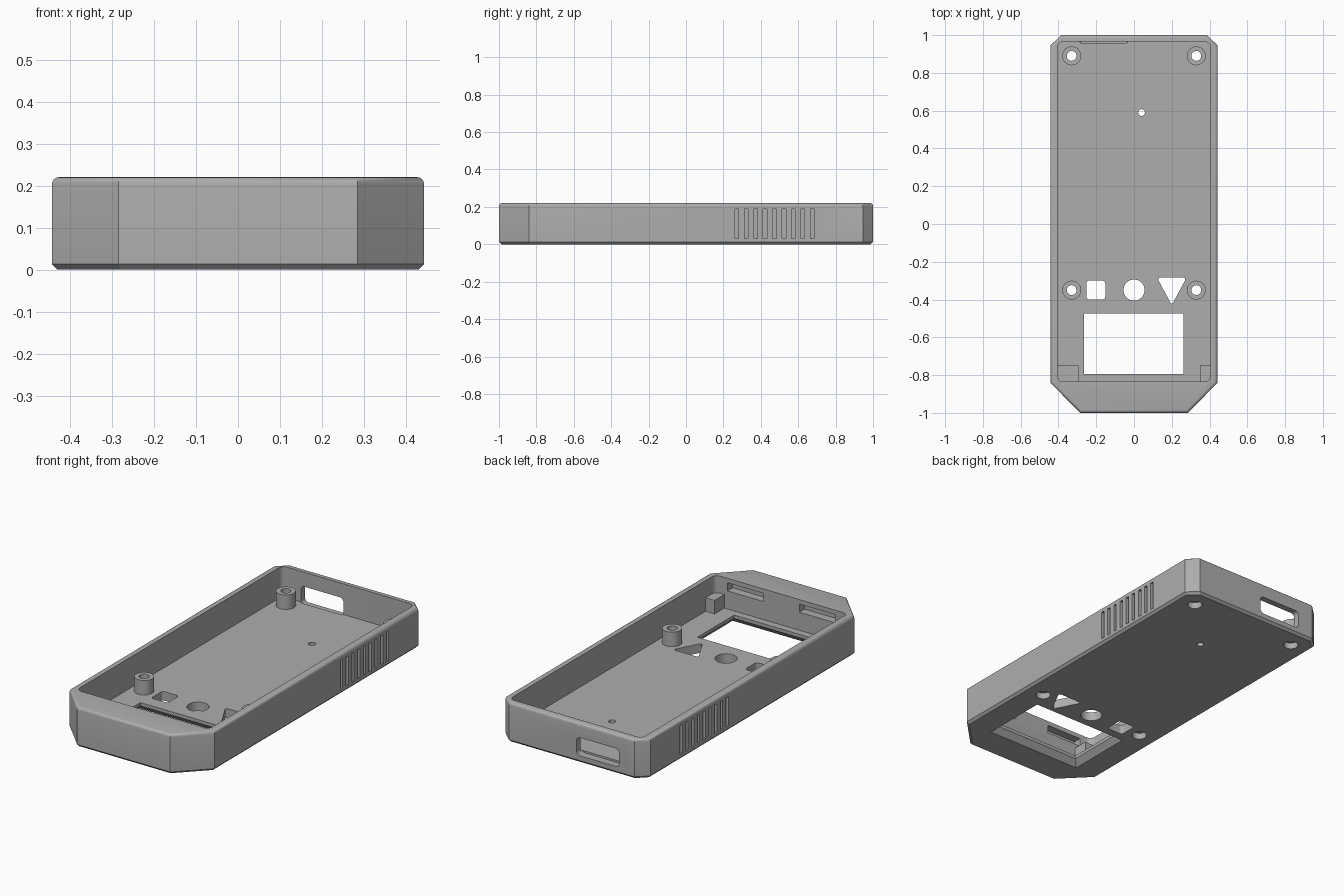
import bpy, bmesh, math

cube = bpy.data.objects.get("Cube")
if cube:
    bpy.data.objects.remove(cube, do_unlink=True)

grey = bpy.data.materials.new("matte_grey")
grey.use_nodes = True
COLOUR = (0.42, 0.42, 0.42, 1)
grey.diffuse_color = COLOUR
grey.node_tree.nodes["Principled BSDF"].inputs["Base Color"].default_value = COLOUR

FLOOR, TOP = 0.05, 0.22
BOSS_TOP = 0.13


def finish(bm, name):
    bmesh.ops.recalc_face_normals(bm, faces=bm.faces)
    mesh = bpy.data.meshes.new(name)
    bm.to_mesh(mesh)
    bm.free()
    mesh.materials.append(grey)
    ob = bpy.data.objects.new(name, mesh)
    bpy.context.collection.objects.link(ob)
    return ob


def prism_bm(points, z0, z1, radius=0.0):
    """Extrude an xy outline, optionally rounding its upright edges."""
    bm = bmesh.new()
    low = [bm.verts.new((x, y, z0)) for x, y in points]
    high = [bm.verts.new((x, y, z1)) for x, y in points]
    bm.faces.new(low[::-1])
    bm.faces.new(high)
    n = len(points)
    for i in range(n):
        j = (i + 1) % n
        bm.faces.new((low[i], low[j], high[j], high[i]))
    if radius:
        edges = [e for e in bm.edges if abs(e.verts[0].co.z - e.verts[1].co.z) > 1e-4]
        bmesh.ops.bevel(bm, geom=edges, offset=radius, segments=5, profile=0.5, affect='EDGES')
    return bm


def prism(name, points, z0, z1, radius=0.0):
    return finish(prism_bm(points, z0, z1, radius), name)


def rect(x0, x1, y0, y1):
    return [(x0, y0), (x1, y0), (x1, y1), (x0, y1)]


def circle(x, y, r, n=32):
    return [(x + r * math.cos(math.tau * i / n), y + r * math.sin(math.tau * i / n)) for i in range(n)]


def cut(target, cutter):
    mod = target.modifiers.new("cut", 'BOOLEAN')
    mod.operation, mod.solver, mod.object = 'DIFFERENCE', 'EXACT', cutter
    bpy.context.view_layer.objects.active = target
    bpy.ops.object.modifier_apply(modifier=mod.name)
    bpy.data.objects.remove(cutter, do_unlink=True)


def smooth(ob):
    bpy.ops.object.select_all(action='DESELECT')
    ob.select_set(True)
    bpy.context.view_layer.objects.active = ob
    bpy.ops.object.shade_smooth_by_angle(angle=math.radians(30))


# Case body: eight-sided block, chamfered below and rounded above
half = [(0.285, -1), (0.443, -0.84), (0.443, 0.945), (0.385, 1)]
bm = prism_bm(half + [(-x, y) for x, y in reversed(half)], 0, TOP)
for z, size, steps in ((0, 0.013, 1), (TOP, 0.016, 4)):
    rim = [e for e in bm.edges if all(abs(v.co.z - z) < 1e-5 for v in e.verts)]
    bmesh.ops.bevel(bm, geom=rim, offset=size, segments=steps, profile=0.5, affect='EDGES')
body = finish(bm, "case_body")

# Main cavity
cut(body, prism("cavity", rect(-0.405, 0.405, -0.835, 0.965), FLOOR, 0.4, 0.03))

# Display window, widening towards the underside
cut(body, prism("window", rect(-0.265, 0.262, -0.795, -0.475), -0.1, 0.1))
bm = prism_bm(rect(-0.295, 0.292, -0.825, -0.445), -0.001, 0.032)
for v in bm.verts:
    if v.co.z > 0:
        v.co.x += 0.03 if v.co.x < 0 else -0.03
        v.co.y += 0.03 if v.co.y < -0.6 else -0.03
cut(body, finish(bm, "window_chamfer"))

# Button openings and the small pin hole
cut(body, prism("square_button", rect(-0.252, -0.152, -0.4, -0.3), -0.1, 0.1, 0.015))
cut(body, prism("round_button", circle(0, -0.35, 0.056), -0.1, 0.1))
cut(body, prism("triangle_button", [(0.2, -0.43), (0.278, -0.284), (0.122, -0.284)], -0.1, 0.1, 0.018))
cut(body, prism("pin_hole", circle(0.04, 0.59, 0.018, 20), -0.1, 0.1))

# Port through the back wall
bm = prism_bm(rect(-0.29, -0.03, 0.04, 0.14), 0.957, 1.1, 0.022)
for v in bm.verts:
    v.co.y, v.co.z = v.co.z, v.co.y
cut(body, finish(bm, "back_port"))

# Blind vent grooves on both long sides
for side in (-1, 1):
    for i in range(9):
        y = 0.272 + 0.0503 * i
        xs = sorted((side * 0.422, side * 0.5))
        cut(body, prism("vent", rect(*xs, y - 0.01, y + 0.01), 0.03, 0.19))

# Clip recesses in the front inner wall
for side in (-1, 1):
    xs = sorted((side * 0.11, side * 0.33))
    cut(body, prism("clip_recess", rect(*xs, -0.88, -0.8), 0.15, 0.195))

# Screw bosses with through holes and counterbores below
for x in (-0.33, 0.33):
    for y in (-0.35, 0.89):
        cut(body, prism("screw_hole", circle(x, y, 0.026), -0.1, 0.1))
        cut(body, prism("counterbore", circle(x, y, 0.038), -0.1, 0.035))
        boss = prism("screw_boss", circle(x, y, 0.05), FLOOR, BOSS_TOP)
        cut(boss, prism("boss_hole", circle(x, y, 0.026), 0, 0.3))
        smooth(boss)

# Support blocks in the front corners
prism("right_corner_block", rect(-0.405, -0.295, -0.835, -0.75), FLOOR, 0.125)
prism("left_corner_block", rect(0.35, 0.405, -0.835, -0.75), FLOOR, 0.125)

smooth(body)
